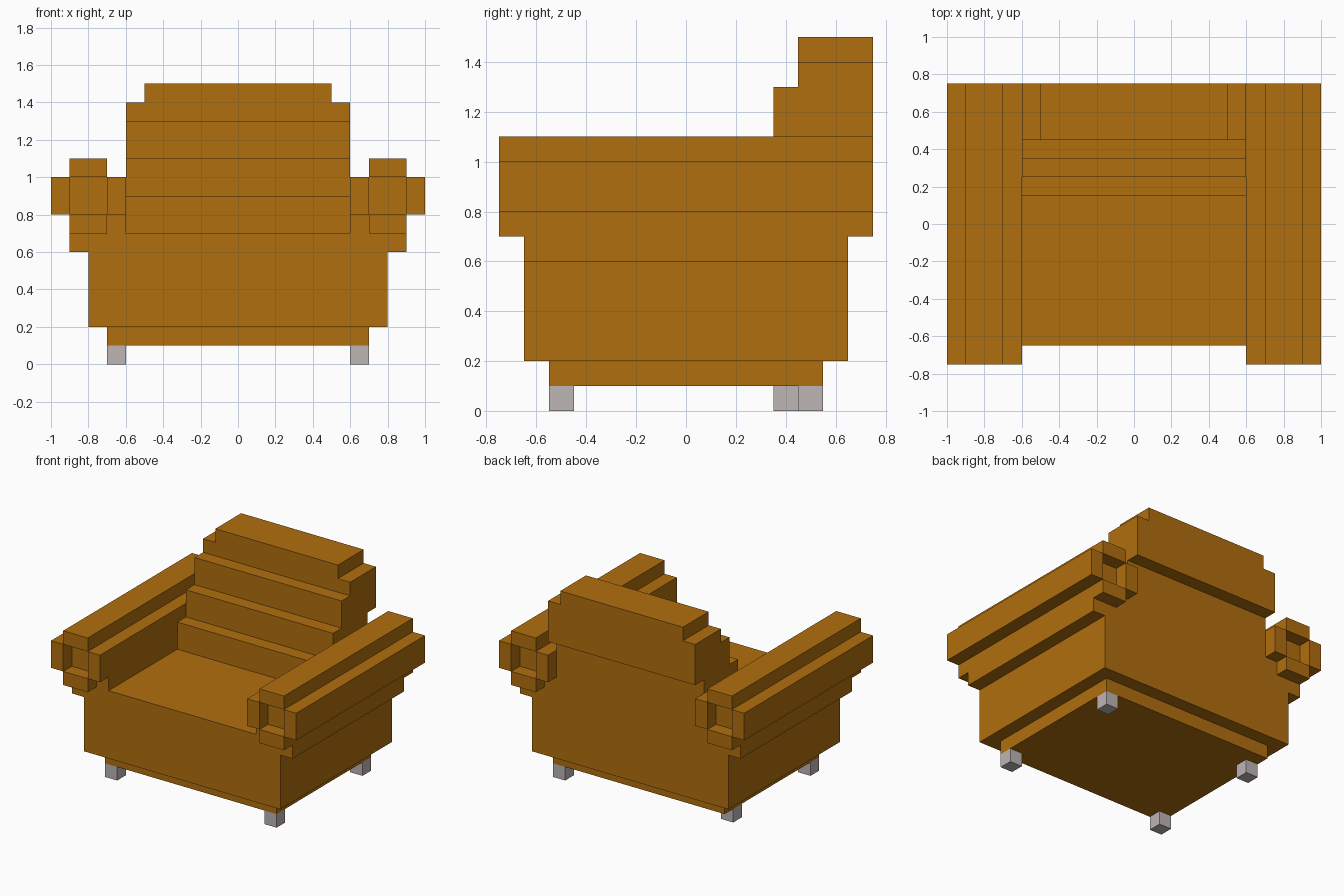
import bpy
import bmesh

if "Cube" in bpy.data.objects:
    bpy.data.objects.remove(bpy.data.objects["Cube"], do_unlink=True)


def make_material(name, color):
    mat = bpy.data.materials.new(name)
    mat.use_nodes = True
    mat.diffuse_color = (*color, 1)
    mat.node_tree.nodes["Principled BSDF"].inputs["Base Color"].default_value = (*color, 1)
    return mat


ORANGE = make_material("orange_upholstery", (0.434, 0.156, 0.0044))
GREY = make_material("pale_grey_feet", (0.51, 0.465, 0.46))


def finish(name, bm, mat):
    bmesh.ops.recalc_face_normals(bm, faces=bm.faces)
    mesh = bpy.data.meshes.new(name)
    bm.to_mesh(mesh)
    bm.free()
    mesh.materials.append(mat)
    obj = bpy.data.objects.new(name, mesh)
    bpy.context.collection.objects.link(obj)
    return obj


def box(name, x, y, z, mat=ORANGE):
    """Box spanning the given (min, max) ranges."""
    bm = bmesh.new()
    bmesh.ops.create_cube(bm, size=1)
    for v in bm.verts:
        v.co = [(lo + hi) / 2 + c * (hi - lo) for c, (lo, hi) in zip(v.co, (x, y, z))]
    return finish(name, bm, mat)


def extrude_x(name, profile, half_width, mat=ORANGE):
    """Side profile of (y, z) points extruded across the chair."""
    bm = bmesh.new()
    face = bm.faces.new([bm.verts.new((-half_width, y, z)) for y, z in profile])
    new = bmesh.ops.extrude_face_region(bm, geom=[face])["geom"]
    verts = [g for g in new if isinstance(g, bmesh.types.BMVert)]
    bmesh.ops.translate(bm, verts=verts, vec=(2 * half_width, 0, 0))
    return finish(name, bm, mat)


# Stepped base and seat
box("base_plinth", (-0.7, 0.7), (-0.55, 0.55), (0.1, 0.2))
box("seat_body", (-0.8, 0.8), (-0.65, 0.65), (0.2, 0.6))
box("seat_top", (-0.9, 0.9), (-0.65, 0.65), (0.6, 0.7))

# Backrest: steps rising towards the back, overhanging behind
profile = [(0.65, 0.7)]
for i in range(4):
    y, z = 0.15 + 0.1 * i, 0.7 + 0.2 * i
    profile += [(y, z), (y, min(z + 0.2, 1.4))]
profile += [(0.75, 1.4), (0.75, 1.1), (0.65, 1.1)]
extrude_x("backrest", profile, 0.6)
box("backrest_cap", (-0.5, 0.5), (0.45, 0.75), (1.4, 1.5))

# Rolled arms: four rails around a core that is recessed at both ends
ARM_PARTS = [
    ("core", (0.7, 0.9), 0.65, (0.8, 1.0)),
    ("top_rail", (0.7, 0.9), 0.75, (1.0, 1.1)),
    ("bottom_rail", (0.7, 0.9), 0.75, (0.7, 0.8)),
    ("inner_rail", (0.6, 0.7), 0.75, (0.8, 1.0)),
    ("outer_rail", (0.9, 1.0), 0.75, (0.8, 1.0)),
    ("inner_support", (0.6, 0.7), 0.65, (0.7, 0.8)),
]
for side, sign in (("left", 1), ("right", -1)):
    for part, x, depth, z in ARM_PARTS:
        span = tuple(sorted(sign * c for c in x))
        box(f"{side}_arm_{part}", span, (-depth, depth), z)

    # Feet: the right back foot sits slightly further forward
    span = tuple(sorted((sign * 0.6, sign * 0.7)))
    back = 0.45 if sign > 0 else 0.35
    box(f"{side}_front_foot", span, (-0.55, -0.45), (0, 0.1), GREY)
    box(f"{side}_back_foot", span, (back, back + 0.1), (0, 0.1), GREY)
